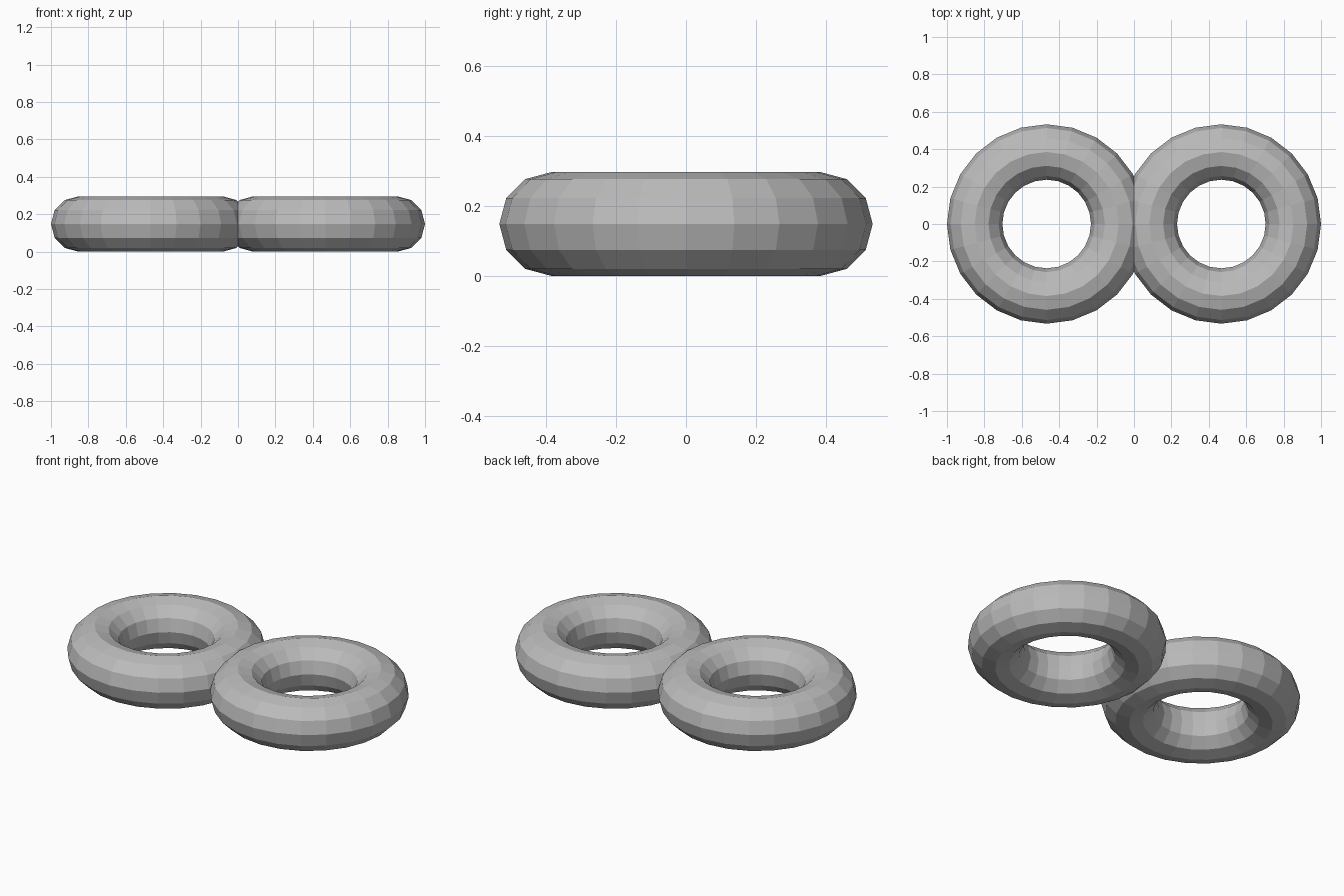
import bpy

cube = bpy.data.objects.get("Cube")
if cube:
    bpy.data.objects.remove(cube, do_unlink=True)

TUBE = 0.148       # radius of the ring's round section
RING = 0.385       # radius of the ring's centre line
OFFSET = 1 - RING - TUBE

# Plain grey finish
grey = bpy.data.materials.new("grey")
grey.use_nodes = True
colour = (0.5, 0.5, 0.5, 1)
grey.diffuse_color = colour
grey.node_tree.nodes["Principled BSDF"].inputs["Base Color"].default_value = colour


def add_ring(name, x):
    """Flat-faced ring lying on the ground."""
    bpy.ops.mesh.primitive_torus_add(
        major_segments=24, minor_segments=12,
        major_radius=RING, minor_radius=TUBE, location=(x, 0, TUBE))
    ring = bpy.context.object
    ring.name = name
    ring.data.materials.append(grey)
    bpy.ops.object.shade_flat()


# Two rings side by side, overlapping slightly in the middle
add_ring("left_ring", OFFSET)
add_ring("right_ring", -OFFSET)
